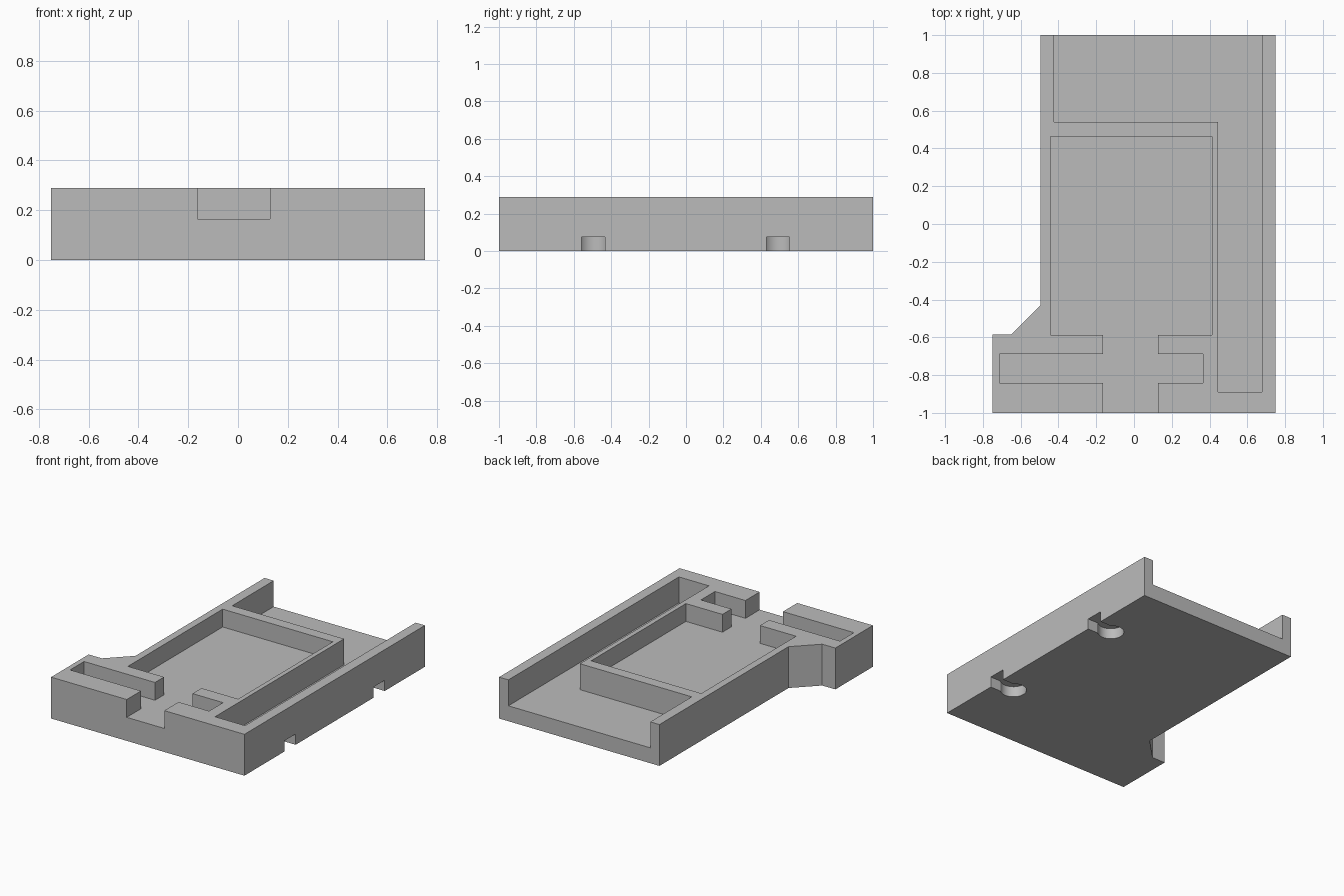
import bpy
import bmesh
from math import asin, cos, pi, sin

cube = bpy.data.objects.get("Cube")
if cube:
    bpy.data.objects.remove(cube, do_unlink=True)

# Single matte grey
grey = bpy.data.materials.new("matte_grey")
grey.use_nodes = True
colour = (0.5, 0.5, 0.5, 1)
grey.diffuse_color = colour
grey.node_tree.nodes["Principled BSDF"].inputs["Base Color"].default_value = colour

HEIGHT = 0.29
OVER = 0.05    # cutter overshoot past the open faces
END = 1 + OVER


def prism(name, outline, bottom, top):
    """Extrude a flat outline between two heights."""
    bm = bmesh.new()
    face = bm.faces.new([bm.verts.new((x, y, bottom)) for x, y in outline])
    side = bmesh.ops.extrude_face_region(bm, geom=[face])["geom"]
    verts = [v for v in side if isinstance(v, bmesh.types.BMVert)]
    bmesh.ops.translate(bm, verts=verts, vec=(0, 0, top - bottom))
    bmesh.ops.recalc_face_normals(bm, faces=bm.faces)
    mesh = bpy.data.meshes.new(name)
    bm.to_mesh(mesh)
    bm.free()
    mesh.materials.append(grey)
    obj = bpy.data.objects.new(name, mesh)
    bpy.context.collection.objects.link(obj)
    return obj


def keyhole(cy, cx=0.61, radius=0.085, half=0.0625, steps=28):
    """Round hole joined to a straight slot through the side."""
    start = asin(half / radius)
    arc = [start + (2 * pi - 2 * start) * i / steps for i in range(steps + 1)]
    points = [(cx + radius * cos(a), cy + radius * sin(a)) for a in arc]
    return points + [(0.75 + OVER, cy - half), (0.75 + OVER, cy + half)]


# Tray body with the side flange at the front
body = prism("tray_body", [
    (-0.75, -1), (0.75, -1), (0.75, 1), (-0.494, 1),
    (-0.494, -0.43), (-0.648, -0.584), (-0.75, -0.584)], 0, HEIGHT)

# Main pocket, cross slot and front opening share one floor
pocket = prism("pocket_cutter", [
    (-0.163, -END), (0.128, -END), (0.128, -0.842), (0.365, -0.842),
    (0.365, -0.687), (0.128, -0.687), (0.128, -0.587), (0.412, -0.587),
    (0.412, 0.463), (-0.443, 0.463), (-0.443, -0.587), (-0.163, -0.587),
    (-0.163, -0.687), (-0.713, -0.687), (-0.713, -0.842), (-0.163, -0.842)],
    0.165, HEIGHT + OVER)

# Deeper L-shaped channel, open at the back
channel = prism("channel_cutter", [
    (0.445, -0.89), (0.678, -0.89), (0.678, END), (-0.423, END),
    (-0.423, 0.54), (0.445, 0.54)], 0.108, HEIGHT + OVER)

# Keyhole mounts in the underside
cutters = [pocket, channel]
cutters += [prism("keyhole_cutter", keyhole(cy), -OVER, 0.075) for cy in (-0.495, 0.492)]

for cutter in cutters:
    cutter.hide_render = True
    mod = body.modifiers.new(cutter.name, 'BOOLEAN')
    mod.operation = 'DIFFERENCE'
    mod.solver = 'EXACT'
    mod.object = cutter

# Bake the cuts and remove the cutters
graph = bpy.context.evaluated_depsgraph_get()
baked = bpy.data.meshes.new_from_object(body.evaluated_get(graph))
body.modifiers.clear()
body.data = baked
for cutter in cutters:
    bpy.data.objects.remove(cutter, do_unlink=True)

# Smooth only the round keyhole walls
bpy.ops.object.select_all(action='DESELECT')
body.select_set(True)
bpy.context.view_layer.objects.active = body
bpy.ops.object.shade_smooth_by_angle(angle=pi / 6)
